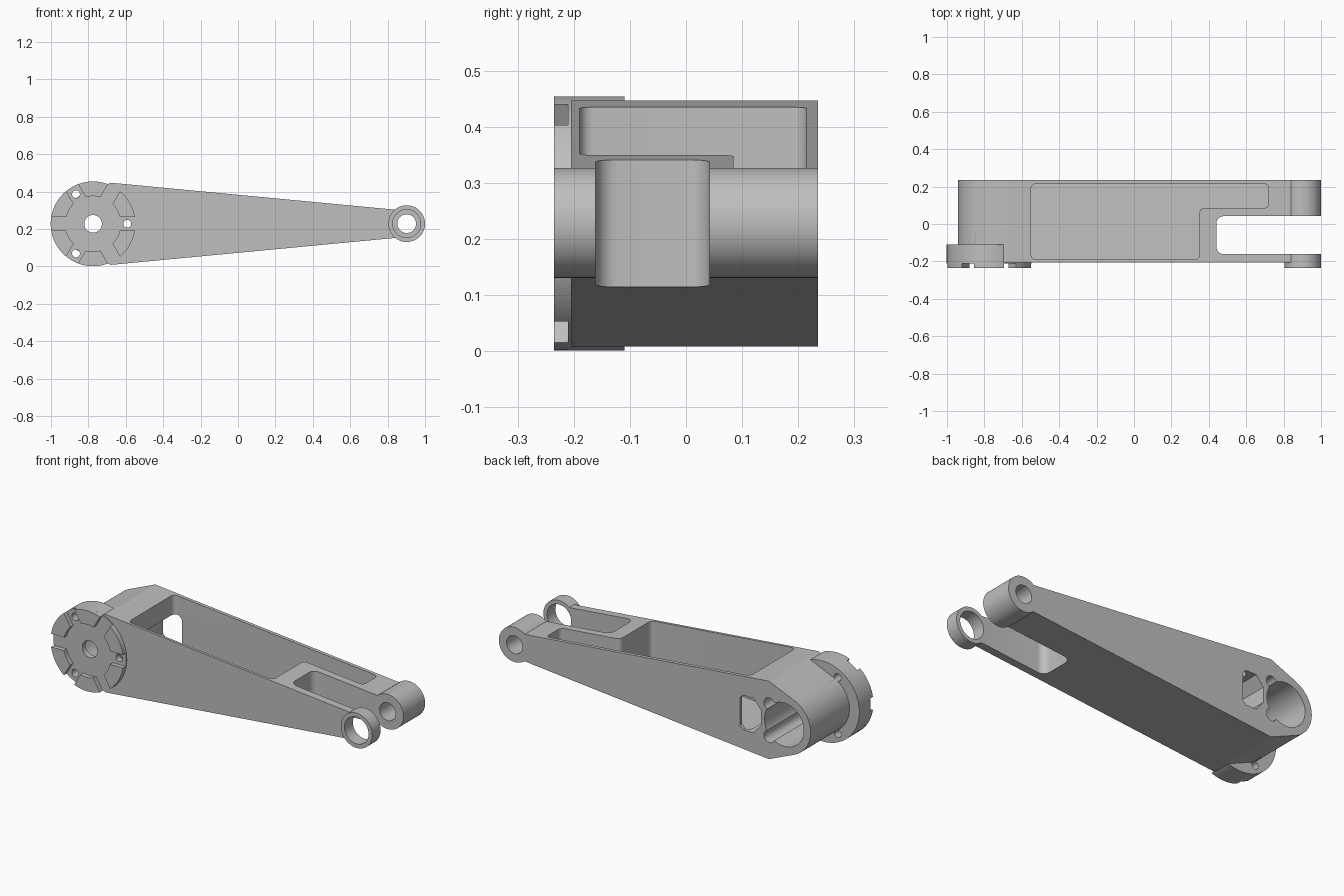
import bpy, bmesh, math

if "Cube" in bpy.data.objects:
    bpy.data.objects.remove(bpy.data.objects["Cube"], do_unlink=True)

HUB = (-0.775, 0.2275)
TIP = (0.902, 0.2285)
MID = 0.2275
BACK, FRONT = 0.235, -0.205

metal = bpy.data.materials.new("grey metal")
metal.use_nodes = True
GREY = (0.52, 0.52, 0.52, 1)
metal.diffuse_color = GREY
metal.node_tree.nodes["Principled BSDF"].inputs["Base Color"].default_value = GREY


def prism(name, pts, lo, hi, axis="y"):
    """Extrude a profile along y (xz profile) or z (xy profile); lo may depend on x."""
    bm = bmesh.new()

    def ring(level):
        out = []
        for a, b in pts:
            h = level(a) if callable(level) else level
            out.append(bm.verts.new((a, h, b) if axis == "y" else (a, b, h)))
        return out

    low, high = ring(lo), ring(hi)
    bm.faces.new(low)
    bm.faces.new(high)
    n = len(pts)
    for i in range(n):
        j = (i + 1) % n
        bm.faces.new((low[i], low[j], high[j], high[i]))
    bmesh.ops.recalc_face_normals(bm, faces=bm.faces)
    mesh = bpy.data.meshes.new(name)
    bm.to_mesh(mesh)
    bm.free()
    mesh.materials.append(metal)
    obj = bpy.data.objects.new(name, mesh)
    bpy.context.collection.objects.link(obj)
    return obj


def arc(c, r, a0=0, a1=360, n=64):
    full = abs(a1 - a0) >= 360
    steps = n if full else n + 1
    angles = [math.radians(a0 + (a1 - a0) * i / n) for i in range(steps)]
    return [(c[0] + r * math.cos(t), c[1] + r * math.sin(t)) for t in angles]


def fillet(pts, r, n=6):
    """Round right-angled corners of a profile."""
    out = []
    for i, p in enumerate(pts):
        a, b = pts[i - 1], pts[(i + 1) % len(pts)]
        la, lb = math.dist(a, p), math.dist(b, p)
        u = [(a[k] - p[k]) / la * r for k in (0, 1)]
        v = [(b[k] - p[k]) / lb * r for k in (0, 1)]
        for s in range(n + 1):
            t = math.pi / 2 * s / n
            out.append(tuple(p[k] + u[k] * (1 - math.sin(t)) + v[k] * (1 - math.cos(t))
                             for k in (0, 1)))
    return out


def polar(c, r, deg):
    t = math.radians(deg)
    return (c[0] + r * math.cos(t), c[1] + r * math.sin(t))


def combine(target, other, op):
    """Apply a boolean and discard the helper."""
    other.hide_render = True
    mod = target.modifiers.new("bool", "BOOLEAN")
    mod.operation, mod.solver, mod.object = op, "EXACT", other
    bpy.context.view_layer.update()
    graph = bpy.context.evaluated_depsgraph_get()
    mesh = bpy.data.meshes.new_from_object(target.evaluated_get(graph))
    target.modifiers.clear()
    target.data = mesh
    bpy.data.objects.remove(other, do_unlink=True)


def add(target, *args):
    combine(target, prism(*args), "UNION")


def cut(target, *args):
    combine(target, prism(*args), "DIFFERENCE")


def half_height(x):
    return 0.2195 - 0.0947 * (x + 0.68)


# Tapered arm with a rounded hub end
profile = [(0.9, MID - half_height(0.9)), (0.9, MID + half_height(0.9)),
           (-0.68, MID + half_height(-0.68))]
profile += arc(HUB, 0.165, 113, 247, 32)
profile.append((-0.68, MID - half_height(-0.68)))
arm = prism("lever_arm", profile, FRONT, BACK)

# Hub flange and the two fork lugs
add(arm, "hub_flange", arc(HUB, 0.2265, n=96), -0.21, -0.11)
add(arm, "front_lug", arc(TIP, 0.098), -0.235, -0.1)
add(arm, "rear_lug", arc(TIP, 0.098), 0.0, BACK)

# Fork slot between the lugs
cut(arm, "fork_slot", fillet([(0.44, -0.161), (1.2, -0.161), (1.2, 0.042), (0.44, 0.042)], 0.04),
    -0.2, 0.8, "z")

# Stepped lightening pocket, open at the top
pocket = [(-0.55, -0.19), (0.35, -0.19), (0.35, 0.085), (0.72, 0.085),
          (0.72, 0.215), (-0.55, 0.215)]
cut(arm, "pocket", fillet(pocket, 0.025), lambda x: MID - half_height(x) + 0.025, 0.8, "z")

# Bearing bores in the lugs
cut(arm, "front_bore", arc(TIP, 0.075), -0.4, -0.06)
cut(arm, "rear_bore", arc(TIP, 0.05), -0.06, 0.4)

# Rear hub bore with two keyways, and the shaft hole
cut(arm, "hub_bore", arc(HUB, 0.122), -0.18, 0.4)
for deg in (45, -45):
    cut(arm, "keyway", arc(polar(HUB, 0.13, deg), 0.034, n=24), -0.18, 0.4)
cut(arm, "shaft_hole", arc(HUB, 0.047, n=48), -0.4, 0.0)

# Access window beside the hub bore
window = [(-0.5, 0.15), (-0.5, 0.305), (-0.52, 0.325), (-0.585, 0.325), (-0.63, 0.27),
          (-0.63, 0.185), (-0.585, 0.13), (-0.52, 0.13)]
cut(arm, "access_window", window, -0.175, 0.4)

# Screw holes through the flange
for deg in (0, 120, 240):
    cut(arm, "screw_hole", arc(polar(HUB, 0.183, deg), 0.021, n=24), -0.4, -0.05)

# Raised coupling teeth around the flange
objects = [arm]
for k in range(6):
    mid = 60 * k + 30
    outer, inner = 30 - math.degrees(math.asin(0.037 / 0.2265)), 30 - math.degrees(math.asin(0.037 / 0.148))
    sector = arc(HUB, 0.2265, mid - outer, mid + outer, 14)
    sector += arc(HUB, 0.148, mid + inner, mid - inner, 10)
    objects.append(prism("coupling_tooth_%d" % (k + 1), sector, -0.235, -0.2095))

# Smooth curved walls, crisp edges
for obj in objects:
    obj.data.shade_smooth()
    obj.data.set_sharp_from_angle(angle=math.radians(25))
